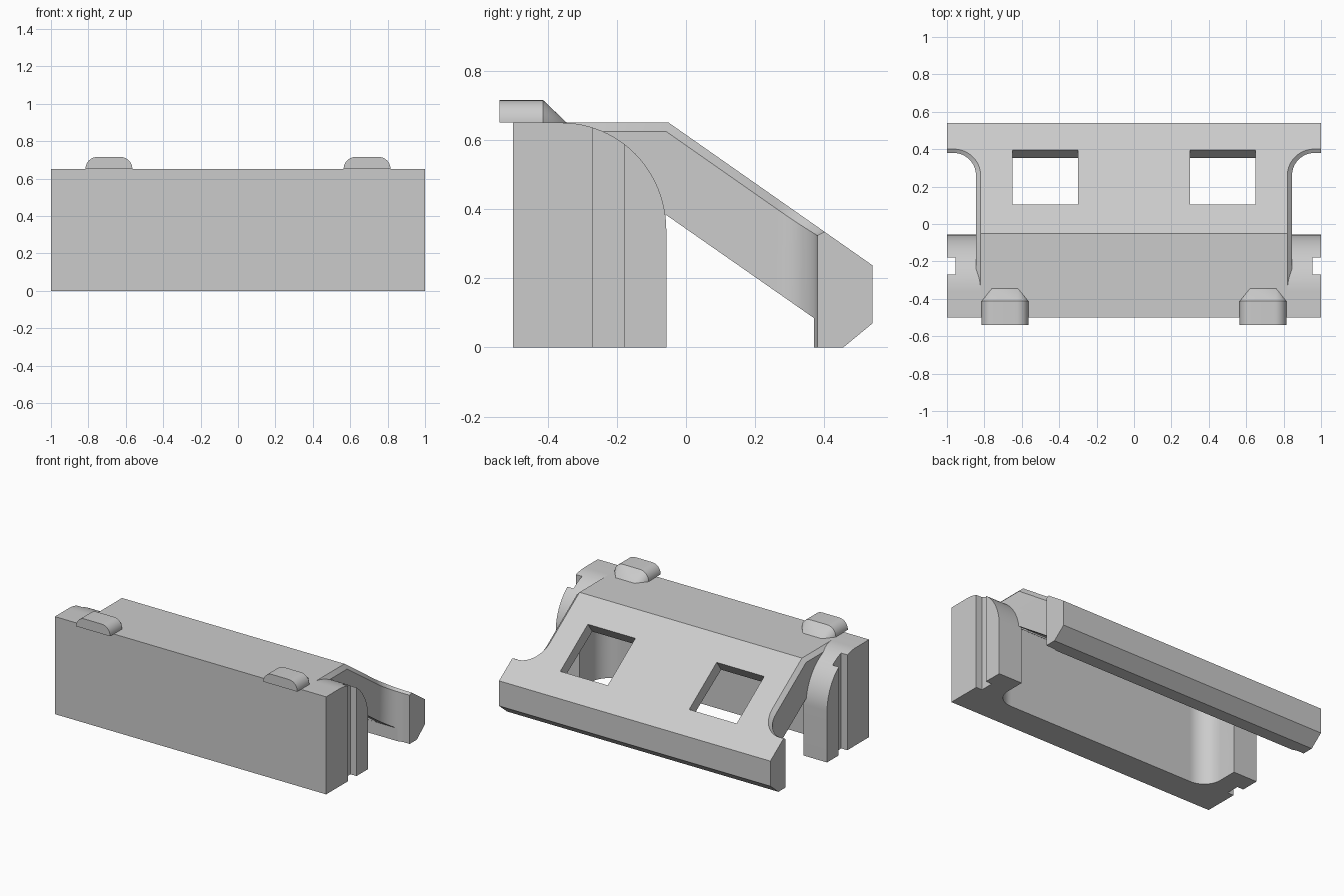
import bpy, bmesh, math
from mathutils import Vector

if "Cube" in bpy.data.objects:
    bpy.data.objects.remove(bpy.data.objects["Cube"], do_unlink=True)

grey = bpy.data.materials.new("plain grey")
grey.use_nodes = True
colour = (0.6, 0.6, 0.6, 1)
grey.diffuse_color = colour
grey.node_tree.nodes["Principled BSDF"].inputs["Base Color"].default_value = colour


def finish(bm, name):
    bmesh.ops.recalc_face_normals(bm, faces=bm.faces)
    mesh = bpy.data.meshes.new(name)
    bm.to_mesh(mesh)
    bm.free()
    mesh.materials.append(grey)
    ob = bpy.data.objects.new(name, mesh)
    bpy.context.collection.objects.link(ob)
    return ob


def prism(name, outline, low, high, axis):
    """Extrude an outline along z (x, y points) or along x (y, z points)."""
    bm = bmesh.new()
    place = (lambda p: (p[0], p[1], low)) if axis == "z" else (lambda p: (low, p[0], p[1]))
    face = bm.faces.new([bm.verts.new(place(p)) for p in outline])
    moved = bmesh.ops.extrude_face_region(bm, geom=[face])["geom"]
    shift = Vector((0, 0, high - low)) if axis == "z" else Vector((high - low, 0, 0))
    bmesh.ops.translate(bm, vec=shift, verts=[v for v in moved if isinstance(v, bmesh.types.BMVert)])
    return finish(bm, name)


def arc(cx, cy, rx, ry, start, end, steps=16):
    angles = [math.radians(start + (end - start) * i / steps) for i in range(steps + 1)]
    return [(cx + rx * math.cos(a), cy + ry * math.sin(a)) for a in angles]


def boolean(ob, tool, operation):
    """Apply a boolean and discard the tool."""
    tool.hide_render = True
    mod = ob.modifiers.new("cut", "BOOLEAN")
    mod.object, mod.operation, mod.solver = tool, operation, "EXACT"
    bpy.context.view_layer.update()
    result = bpy.data.meshes.new_from_object(ob.evaluated_get(bpy.context.evaluated_depsgraph_get()))
    ob.modifiers.clear()
    ob.data = result
    bpy.data.objects.remove(tool, do_unlink=True)


def smooth(ob):
    bpy.ops.object.select_all(action="DESELECT")
    ob.select_set(True)
    bpy.context.view_layer.objects.active = ob
    bpy.ops.object.shade_smooth_by_angle(angle=math.radians(25))


TOP = 0.65

# Sloping cover with a full-width rear foot and rounded side cutouts
half = [(0.845, -0.45)] + arc(0.965, 0.26, 0.12, 0.12, 180, 90) + [(1, 0.38), (1, 0.54)]
plan = half + [(-x, y) for x, y in reversed(half)]
cover = prism("sloping_cover", plan, -0.1, 0.8, "z")
section = [(-0.6, TOP), (-0.05, TOP), (0.54, 0.237), (0.54, 0.07), (0.455, 0), (0.37, 0),
           (0.37, 0.085), (-0.06, 0.385), (-0.31, 0.56), (-0.6, 0.56)]
boolean(cover, prism("cover_section", section, -1.2, 1.2, "x"), "INTERSECT")

# Chamfer along the upper edge of each side cutout
bm = bmesh.new()
bm.from_mesh(cover.data)
bm.normal_update()
rim = []
for e in bm.edges:
    if len(e.link_faces) == 2:
        up = sorted(f.normal.z for f in e.link_faces)
        if abs(up[0]) < 0.1 and up[1] > 0.5 and all(
                -0.449 < v.co.y < 0.39 or v.co.y < -0.44 for v in e.verts):
            if max(abs(v.co.x) for v in e.verts) > 0.8 and abs(e.verts[0].co.x - e.verts[1].co.x) < 0.2:
                rim.append(e)
bmesh.ops.bevel(bm, geom=rim, offset=0.025, segments=1, affect="EDGES")
bm.to_mesh(cover.data)
bm.free()

# Hollow under the cover
hollow = [(-0.3, -0.1), (0.365, -0.1), (0.365, 0.272), (-0.077, 0.565), (-0.3, 0.565)]
boolean(cover, prism("hollow", hollow, -0.78, 0.78, "x"), "DIFFERENCE")

# Two windows square to the slope
for side in (-1, 1):
    bm = bmesh.new()
    bmesh.ops.create_cube(bm, size=1)
    bmesh.ops.scale(bm, vec=(0.35, 0.354, 0.3), verts=bm.verts)
    tool = finish(bm, "window_cutter")
    tool.location = (side * 0.475, 0.25, 0.44)
    tool.rotation_euler.x = -math.atan2(0.413, 0.59)
    boolean(cover, tool, "DIFFERENCE")
smooth(cover)

# Front wall
prism("front_wall", [(-0.75, -0.5), (0.75, -0.5), (0.75, -0.31), (-0.75, -0.31)], 0, TOP, "z")

# End pillars: notched outside, filleted inside, rounded over at the back
foot = [(0.7, -0.5), (1, -0.5), (1, -0.27), (0.955, -0.27), (0.955, -0.18), (1, -0.18),
        (1, -0.057), (0.825, -0.057)] + arc(0.7, -0.185, 0.125, 0.125, 0, -90)
shoulder = [(-0.6, -0.1), (-0.057, -0.1)] + arc(-0.36, 0.34, 0.303, 0.31, 0, 90, 24) + [(-0.6, TOP)]
for side, word in ((1, "left"), (-1, "right")):
    pillar = prism(word + "_pillar", [(side * x, y) for x, y in foot], 0, 0.8, "z")
    boolean(pillar, prism("shoulder", shoulder, -1.2, 1.2, "x"), "INTERSECT")
    smooth(pillar)

# Rounded tabs on top, overhanging the front, with a tapered back end
dome = [(-0.125, TOP)] + arc(-0.063, TOP + 0.003, 0.062, 0.062, 180, 90, 10)
dome += [(-x, z) for x, z in reversed(dome)]
for side, word in ((1, "left"), (-1, "right")):
    bm = bmesh.new()
    for y in (-0.54, -0.413):
        for x, z in dome:
            bm.verts.new((side * 0.69 + x, y, z))
    for x in (-0.07, 0.07):
        bm.verts.new((side * 0.69 + x, -0.345, TOP))
    hull = bmesh.ops.convex_hull(bm, input=bm.verts)
    bmesh.ops.dissolve_limit(bm, angle_limit=0.01, verts=bm.verts, edges=bm.edges)
    smooth(finish(bm, word + "_tab"))
